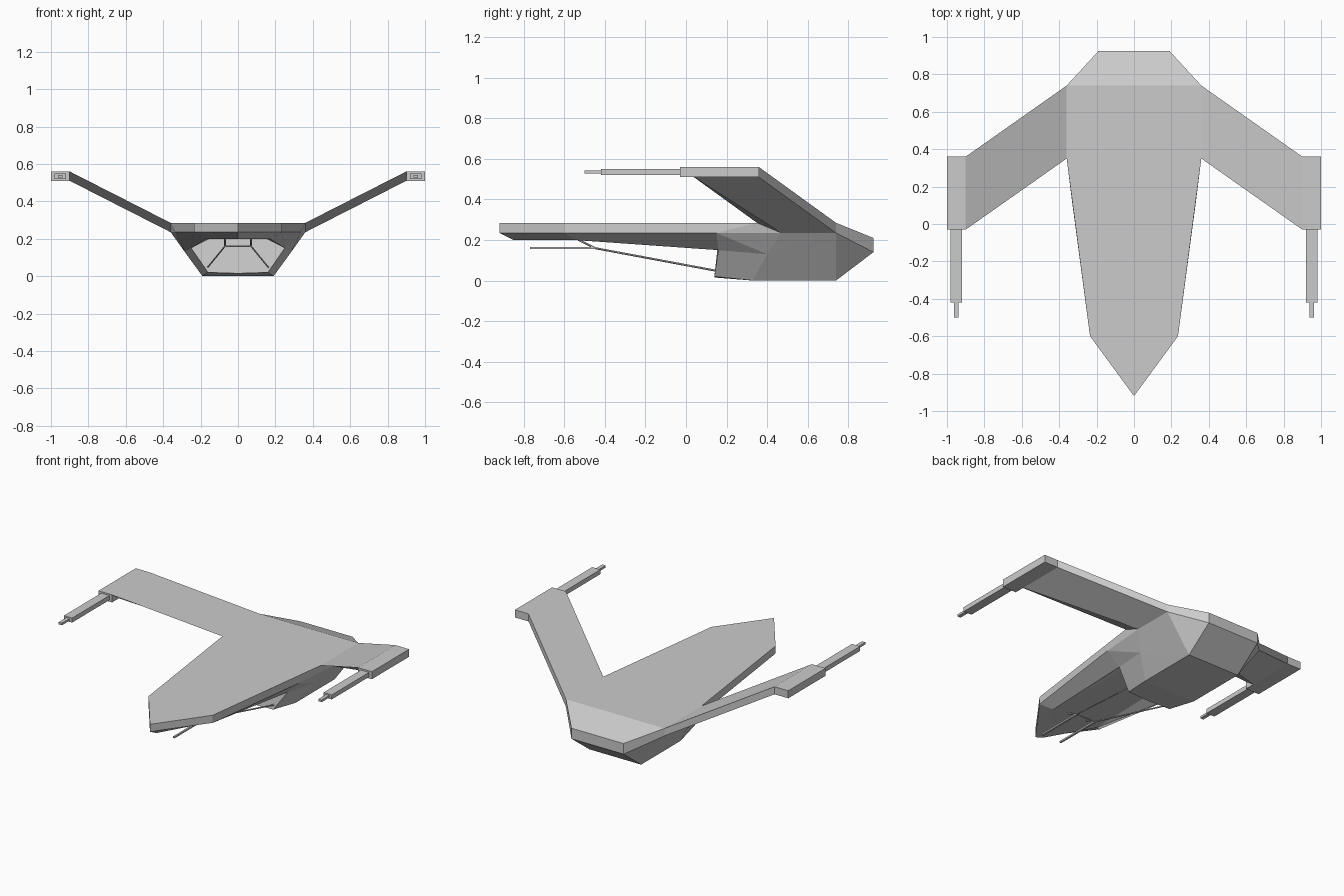
import bpy
import bmesh
from mathutils import Vector

cube = bpy.data.objects.get("Cube")
if cube:
    bpy.data.objects.remove(cube)

grey = bpy.data.materials.new("hull grey")
grey.use_nodes = True
colour = (0.6, 0.6, 0.6, 1)
grey.diffuse_color = colour
grey.node_tree.nodes["Principled BSDF"].inputs["Base Color"].default_value = colour


def mirrored(name, points, faces):
    """Build left-hand faces from named points, reflect them and weld the centre."""
    mesh = bpy.data.meshes.new(name)
    bm = bmesh.new()
    for side in (1, -1):
        verts = {k: bm.verts.new((side * x, y, z)) for k, (x, y, z) in points.items()}
        for face in faces:
            bm.faces.new([verts[k] for k in face.split()])
    bmesh.ops.remove_doubles(bm, verts=bm.verts, dist=0.0001)
    bmesh.ops.recalc_face_normals(bm, faces=bm.faces)
    bm.to_mesh(mesh)
    bm.free()
    mesh.materials.append(grey)
    obj = bpy.data.objects.new(name, mesh)
    bpy.context.collection.objects.link(obj)
    return obj


def prism(name, near, far):
    """Join two four-point cross-sections into a solid on each side."""
    points = {f"n{i}": p for i, p in enumerate(near)}
    points.update({f"f{i}": p for i, p in enumerate(far)})
    faces = ["n0 n1 n2 n3", "f0 f1 f2 f3"]
    for i in range(4):
        j = (i + 1) % 4
        faces.append(f"n{i} n{j} f{j} f{i}")
    return mirrored(name, points, faces)


def box_pair(name, x, y, z):
    ends = [[(x[a], b, z[c]) for a, c in ((0, 0), (1, 0), (1, 1), (0, 1))] for b in y]
    return prism(name, *ends)


# Body: flat deck, recessed cockpit ceiling and faceted belly
TOP, RIM, CEIL = 0.285, 0.235, 0.2
body = {
    "nose": (0, -0.92, TOP), "cheek": (0.235, -0.6, TOP),
    "shoulder": (0.36, 0.35, TOP), "hip": (0.36, 0.74, TOP), "ridge": (0, 0.74, TOP),
    "tail": (0.19, 0.925, 0.21), "tail_mid": (0, 0.925, 0.21),
    "nose_low": (0, -0.92, RIM), "cheek_low": (0.235, -0.6, RIM),
    "rim": (0.335, 0.15, RIM), "root": (0.36, 0.47, RIM), "hip_low": (0.36, 0.74, RIM),
    "tail_low": (0.19, 0.925, 0.14), "tail_low_mid": (0, 0.925, 0.14),
    "chin": (0, -0.85, CEIL), "jaw": (0.17, -0.55, CEIL),
    "ceiling": (0.15, 0.16, CEIL), "ceiling_mid": (0, 0.16, CEIL),
    "bay": (0.25, 0.16, 0.15), "sill": (0.16, 0.14, 0.02), "sill_mid": (0, 0.14, 0.015),
    "keel": (0.19, 0.33, 0), "keel_mid": (0, 0.33, 0),
    "heel": (0.19, 0.74, 0), "heel_mid": (0, 0.74, 0), "flank": (0.285, 0.4, 0.13),
}
mirrored("body", body, [
    "nose cheek shoulder hip ridge", "ridge hip tail tail_mid",
    "nose cheek cheek_low nose_low", "cheek shoulder rim cheek_low",
    "shoulder root rim", "shoulder hip hip_low root",
    "hip tail tail_low hip_low", "tail tail_mid tail_low_mid tail_low",
    "nose_low cheek_low jaw chin", "cheek_low rim bay jaw",
    "chin jaw ceiling ceiling_mid", "jaw bay ceiling",
    "ceiling_mid ceiling bay sill sill_mid",
    "rim root flank", "rim flank bay", "bay flank keel sill",
    "sill keel keel_mid sill_mid", "root hip_low flank", "flank hip_low heel",
    "flank heel keel", "keel heel heel_mid keel_mid",
    "hip_low tail_low heel", "tail_low tail_low_mid heel_mid heel",
])

# Upswept wings with undercut leading edges
prism("wings",
      [(0.36, 0.35, TOP), (0.36, 0.74, TOP), (0.36, 0.74, RIM), (0.36, 0.47, RIM)],
      [(0.9, -0.03, 0.56), (0.9, 0.36, 0.56), (0.9, 0.36, 0.51), (0.9, 0.04, 0.51)])

# Wing-tip pods and stepped gun barrels
box_pair("wingtip_pods", (0.9, 1), (-0.03, 0.36), (0.51, 0.56))
box_pair("gun_barrels", (0.92, 0.98), (-0.42, -0.03), (0.52, 0.55))
box_pair("gun_muzzles", (0.938, 0.962), (-0.5, -0.42), (0.528, 0.542))

# Slim forward rods under the nose
box_pair("nose_rods", (0.064, 0.076), (-0.77, -0.45), (0.155, 0.165))


# Cockpit frame bars
def bar(name, points):
    curve = bpy.data.curves.new(name, "CURVE")
    curve.dimensions = "3D"
    curve.bevel_depth = 0.005
    curve.bevel_resolution = 0
    curve.use_fill_caps = True
    spline = curve.splines.new("POLY")
    spline.points.add(len(points) - 1)
    for target, p in zip(spline.points, points):
        target.co = (*p, 1)
    curve.materials.append(grey)
    obj = bpy.data.objects.new(name, curve)
    bpy.context.collection.objects.link(obj)


path = [Vector(p) for p in
        ((0.07, -0.53, CEIL), (0.07, -0.45, 0.16), (0.16, 0.14, 0.05), (0.185, 0.33, 0.006))]
for label, side in (("left", 1), ("right", -1)):
    bar(f"{label}_cockpit_frame", [(side * p.x, p.y, p.z) for p in path])
bar("cockpit_crossbar", [(0.07, -0.45, 0.16), (-0.07, -0.45, 0.16)])
